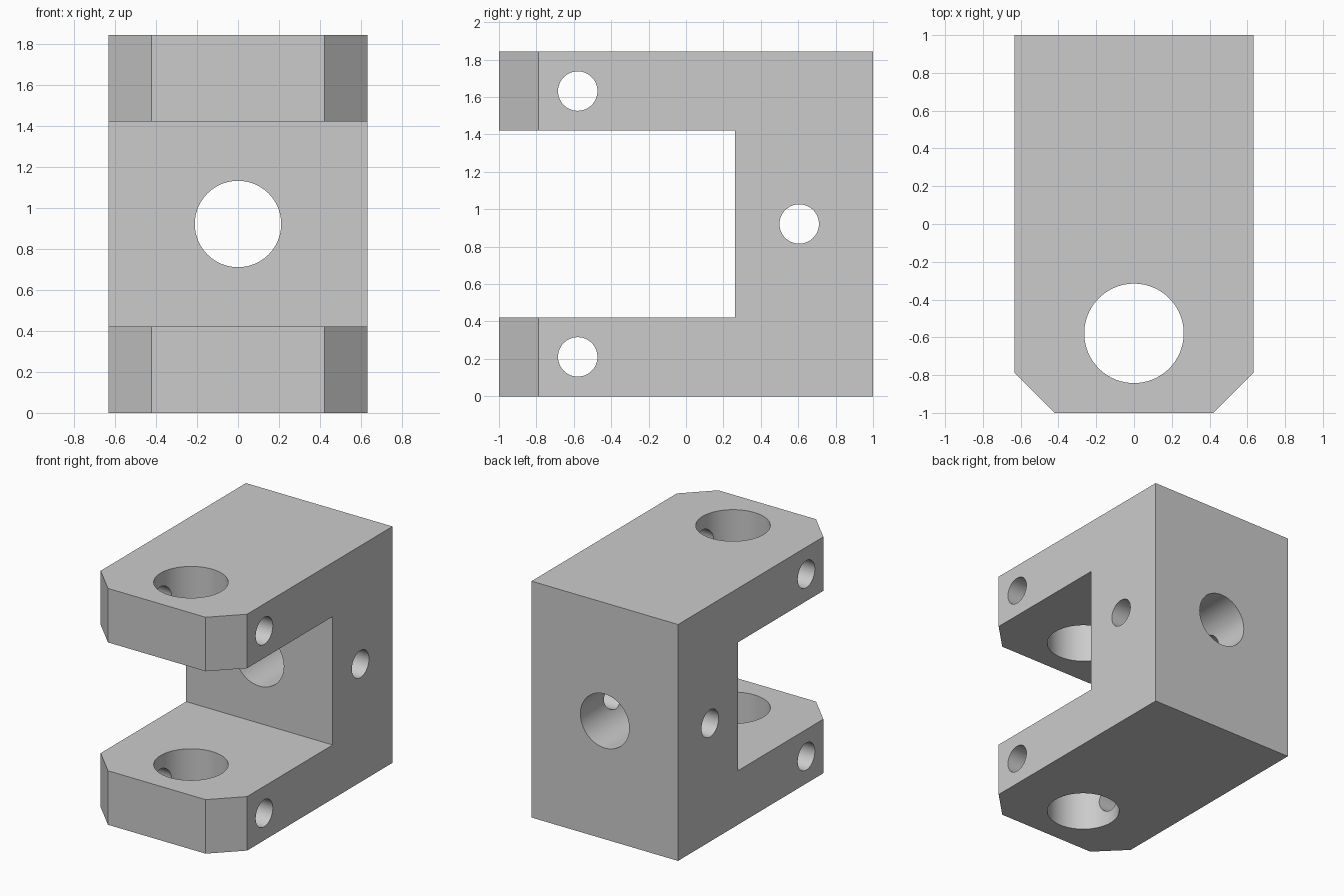
import bpy, math

if "Cube" in bpy.data.objects:
    bpy.data.objects.remove(bpy.data.objects["Cube"])

U = 2 / 38                      # design unit: the part is 24 x 38 x 35 units
W, H = 12 * U, 35 * U           # half width, height
CH, ARM = 4 * U, 8 * U          # corner chamfer, arm thickness
PIN_Y, WALL_Y = -1 + 8 * U, -1 + 24 * U
BOLT_Y = (WALL_Y + 1) / 2 - 0.5 * U


def cut(target, cutter):
    """Subtract the cutter from the target, then remove it."""
    cutter.hide_render = True
    mod = target.modifiers.new("cut", 'BOOLEAN')
    mod.operation, mod.solver, mod.object = 'DIFFERENCE', 'EXACT', cutter
    bpy.context.view_layer.objects.active = target
    bpy.ops.object.modifier_apply(modifier=mod.name)
    bpy.data.objects.remove(cutter)


def drill(target, radius, location, rotation=(0, 0, 0)):
    """Drill a round hole right through the target."""
    bpy.ops.mesh.primitive_cylinder_add(vertices=96, radius=radius, depth=5,
                                        location=location, rotation=rotation)
    cut(target, bpy.context.object)


# Block with two chamfered front corners, extruded from its plan outline
outline = [(-W, 1), (-W, -1 + CH), (-W + CH, -1), (W - CH, -1), (W, -1 + CH), (W, 1)]
n = len(outline)
verts = [(x, y, z) for z in (0, H) for x, y in outline]
faces = [tuple(reversed(range(n))), tuple(range(n, 2 * n))]
faces += [(i, (i + 1) % n, (i + 1) % n + n, i + n) for i in range(n)]
mesh = bpy.data.meshes.new("clevis_bracket")
mesh.from_pydata(verts, [], faces)
bracket = bpy.data.objects.new("clevis_bracket", mesh)
bpy.context.collection.objects.link(bracket)

# Slot between the two arms
bpy.ops.mesh.primitive_cube_add(size=1, location=(0, WALL_Y - 1, H / 2))
slot = bpy.context.object
slot.scale = (2, 2, H - 2 * ARM)
cut(bracket, slot)

# Main bores: vertical pin through both arms, shaft through the back wall
drill(bracket, 5 * U, (0, PIN_Y, H / 2))
drill(bracket, 4 * U, (0, 0, H / 2), (math.pi / 2, 0, 0))

# Cross holes: one through each arm and one through the back wall
for y, z in ((PIN_Y, ARM / 2), (PIN_Y, H - ARM / 2), (BOLT_Y, H / 2)):
    drill(bracket, 2 * U, (0, y, z), (0, math.pi / 2, 0))

# Smooth bores, sharp edges
bpy.ops.object.select_all(action='DESELECT')
bracket.select_set(True)
bpy.context.view_layer.objects.active = bracket
bpy.ops.object.shade_smooth_by_angle(angle=math.radians(30))
